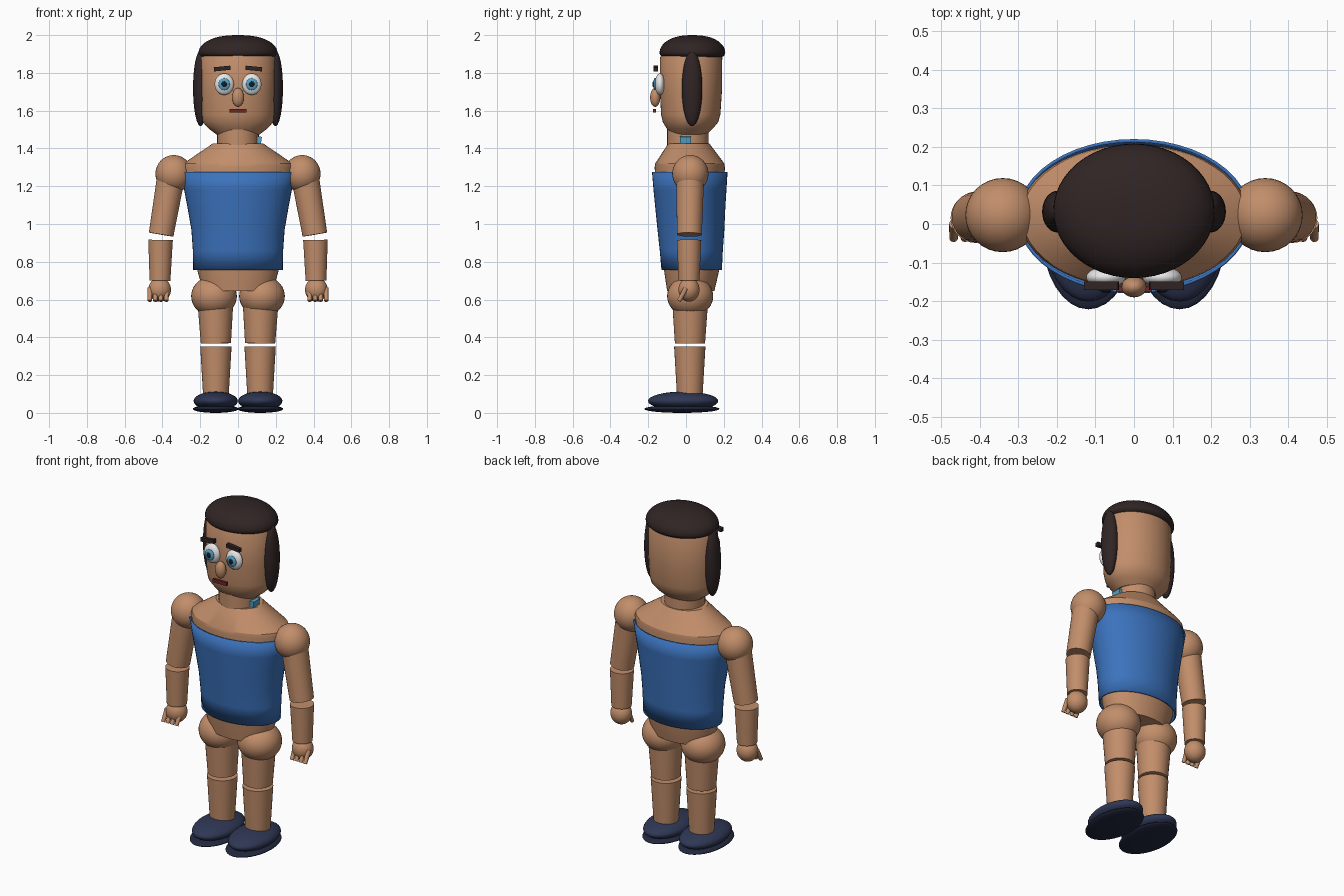
import bpy, bmesh, math
from mathutils import Vector, Matrix

if "Cube" in bpy.data.objects:
    bpy.data.objects.remove(bpy.data.objects["Cube"])


def material(name, rgb):
    m = bpy.data.materials.new(name)
    m.diffuse_color = (*rgb, 1)
    m.use_nodes = True
    m.node_tree.nodes["Principled BSDF"].inputs["Base Color"].default_value = m.diffuse_color
    return m


SKIN = material("skin", (0.54, 0.27, 0.145))
SHIRT = material("shirt blue", (0.044, 0.17, 0.51))
HAIR = material("hair brown", (0.03, 0.018, 0.018))
SHOE = material("shoe navy", (0.028, 0.038, 0.09))
SOLE = material("sole dark navy", (0.016, 0.022, 0.05))
WHITE = material("eye white", (0.8, 0.8, 0.8))
IRIS = material("light blue", (0.09, 0.36, 0.58))
BLACK = material("pupil black", (0.01, 0.01, 0.012))
LIP = material("lip red", (0.16, 0.018, 0.022))


def finish(name, bm, mat, angle=35):
    bmesh.ops.recalc_face_normals(bm, faces=bm.faces)
    me = bpy.data.meshes.new(name)
    bm.to_mesh(me)
    bm.free()
    me.materials.append(mat)
    ob = bpy.data.objects.new(name, me)
    bpy.context.collection.objects.link(ob)
    bpy.ops.object.select_all(action='DESELECT')
    ob.select_set(True)
    bpy.context.view_layer.objects.active = ob
    bpy.ops.object.shade_smooth_by_angle(angle=math.radians(angle))
    return ob


def ball(name, mat, centre, radii):
    bm = bmesh.new()
    bmesh.ops.create_uvsphere(
        bm, u_segments=32, v_segments=20, radius=1,
        matrix=Matrix.Translation(centre) @ Matrix.Diagonal((*radii, 1)))
    return finish(name, bm, mat)


def limb(name, mat, a, b, ra, rb, sides=32):
    """Tapered cylinder from point a to point b."""
    a, b = Vector(a), Vector(b)
    turn = (b - a).to_track_quat('Z', 'Y').to_matrix().to_4x4()
    bm = bmesh.new()
    bmesh.ops.create_cone(
        bm, cap_ends=True, segments=sides, radius1=ra, radius2=rb,
        depth=(b - a).length, matrix=Matrix.Translation((a + b) / 2) @ turn)
    return finish(name, bm, mat)


def box(name, mat, centre, size, tilt=0):
    bm = bmesh.new()
    bmesh.ops.create_cube(
        bm, size=1, matrix=Matrix.Translation(centre)
        @ Matrix.Rotation(tilt, 4, 'Y') @ Matrix.Diagonal((*size, 1)))
    return finish(name, bm, mat)


def loft(name, mat, rings, caps=True, sides=48, angle=35):
    """Stack of elliptical rings given as (z, x radius, y radius, y centre)."""
    bm = bmesh.new()
    loops = []
    for z, rx, ry, cy in rings:
        loops.append([bm.verts.new((rx * math.cos(2 * math.pi * i / sides),
                                    cy + ry * math.sin(2 * math.pi * i / sides), z))
                      for i in range(sides)])
    for lo, hi in zip(loops, loops[1:]):
        for i in range(sides):
            j = (i + 1) % sides
            bm.faces.new((lo[i], lo[j], hi[j], hi[i]))
    if caps:
        bm.faces.new(loops[0])
        bm.faces.new(loops[-1])
    return finish(name, bm, mat, angle)


# Torso with sloping shoulders, and the neck
loft("torso", SKIN, [
    (0.645, 0.185, 0.125, 0.025), (0.76, 0.217, 0.147, 0.03),
    (0.98, 0.23, 0.165, 0.025), (1.1, 0.255, 0.175, 0.02),
    (1.3, 0.296, 0.186, 0.02), (1.32, 0.29, 0.183, 0.02),
    (1.425, 0.135, 0.11, 0.015)], angle=25)
limb("neck", SKIN, (0, 0.01, 1.40), (0, 0.01, 1.50), 0.11, 0.11)

# Open sleeveless shirt
shirt = loft("shirt", SHIRT, [
    (0.757, 0.237, 0.16, 0.03), (0.86, 0.239, 0.167, 0.028),
    (0.97, 0.247, 0.177, 0.026), (1.08, 0.266, 0.185, 0.023),
    (1.18, 0.285, 0.193, 0.021), (1.275, 0.302, 0.2, 0.02)], caps=False)
shell = shirt.modifiers.new("thickness", 'SOLIDIFY')
shell.thickness = 0.008
shell.offset = -1

# Small tag beside the neck
box("neck_tag", IRIS, (0.107, -0.003, 1.445), (0.034, 0.06, 0.038), 0.15)

# Head
loft("head", SKIN, [
    (1.475, 0.115, 0.095, 0.015), (1.505, 0.155, 0.122, 0.02),
    (1.54, 0.187, 0.147, 0.024), (1.58, 0.194, 0.157, 0.025),
    (1.7, 0.198, 0.164, 0.026), (1.88, 0.198, 0.165, 0.027),
    (1.93, 0.17, 0.14, 0.03)])

# Hair cap: shallow underside, taller dome
cap = []
for k in range(25):
    t = math.radians(-88 + 176 * k / 24)
    c, s = math.cos(t), math.sin(t)
    h = 0.094 if s > 0 else 0.048
    r = c ** 0.85
    cap.append((1.906 + h * s, 0.209 * r, 0.174 * r, 0.034))
loft("hair_cap", HAIR, cap, angle=60)

# Nose and mouth
ball("nose", SKIN, (0, -0.163, 1.67), (0.032, 0.027, 0.05))
box("mouth", LIP, (0, -0.168, 1.6), (0.092, 0.016, 0.02))

for s, side in ((-1, "left"), (1, "right")):
    # Side lock of hair
    ball(side + "_hair_lock", HAIR, (s * 0.198, 0.032, 1.718), (0.04, 0.054, 0.2))

    # Eye and brow
    ball(side + "_eye", WHITE, (s * 0.073, -0.138, 1.74), (0.051, 0.027, 0.057))
    ball(side + "_iris", IRIS, (s * 0.073, -0.164, 1.74), (0.03, 0.01, 0.032))
    ball(side + "_pupil", BLACK, (s * 0.073, -0.172, 1.74), (0.014, 0.006, 0.016))
    box(side + "_brow", HAIR, (s * 0.084, -0.16, 1.823), (0.088, 0.022, 0.022), s * 0.1)

    # Arm
    ball(side + "_shoulder", SKIN, (s * 0.34, 0.023, 1.266), (0.097, 0.096, 0.099))
    limb(side + "_upper_arm", SKIN, (s * 0.353, 0.022, 1.26),
         (s * 0.407, 0.018, 0.944), 0.074, 0.066)
    limb(side + "_forearm", SKIN, (s * 0.41, 0.016, 0.916),
         (s * 0.413, 0.016, 0.7), 0.065, 0.055)
    ball(side + "_hand", SKIN, (s * 0.415, 0.016, 0.652), (0.06, 0.056, 0.063))
    for f in range(4):
        x = s * (0.378 + 0.029 * f)
        limb(f"{side}_finger_{f + 1}", SKIN, (x, 0.0, 0.66),
             (x * 1.005, -0.037, 0.593), 0.014, 0.011, 12)

    # Leg
    ball(side + "_hip", SKIN, (s * 0.127, 0.022, 0.618), (0.121, 0.122, 0.108))
    limb(side + "_thigh", SKIN, (s * 0.12, 0.022, 0.6),
         (s * 0.117, 0.021, 0.368), 0.096, 0.08)
    limb(side + "_shin", SKIN, (s * 0.117, 0.02, 0.352),
         (s * 0.117, 0.02, 0.08), 0.083, 0.067)

    # Shoe
    ball(side + "_shoe", SHOE, (s * 0.118, -0.015, 0.063), (0.117, 0.186, 0.05))
    ball(side + "_sole", SOLE, (s * 0.118, -0.022, 0.021), (0.121, 0.199, 0.021))
